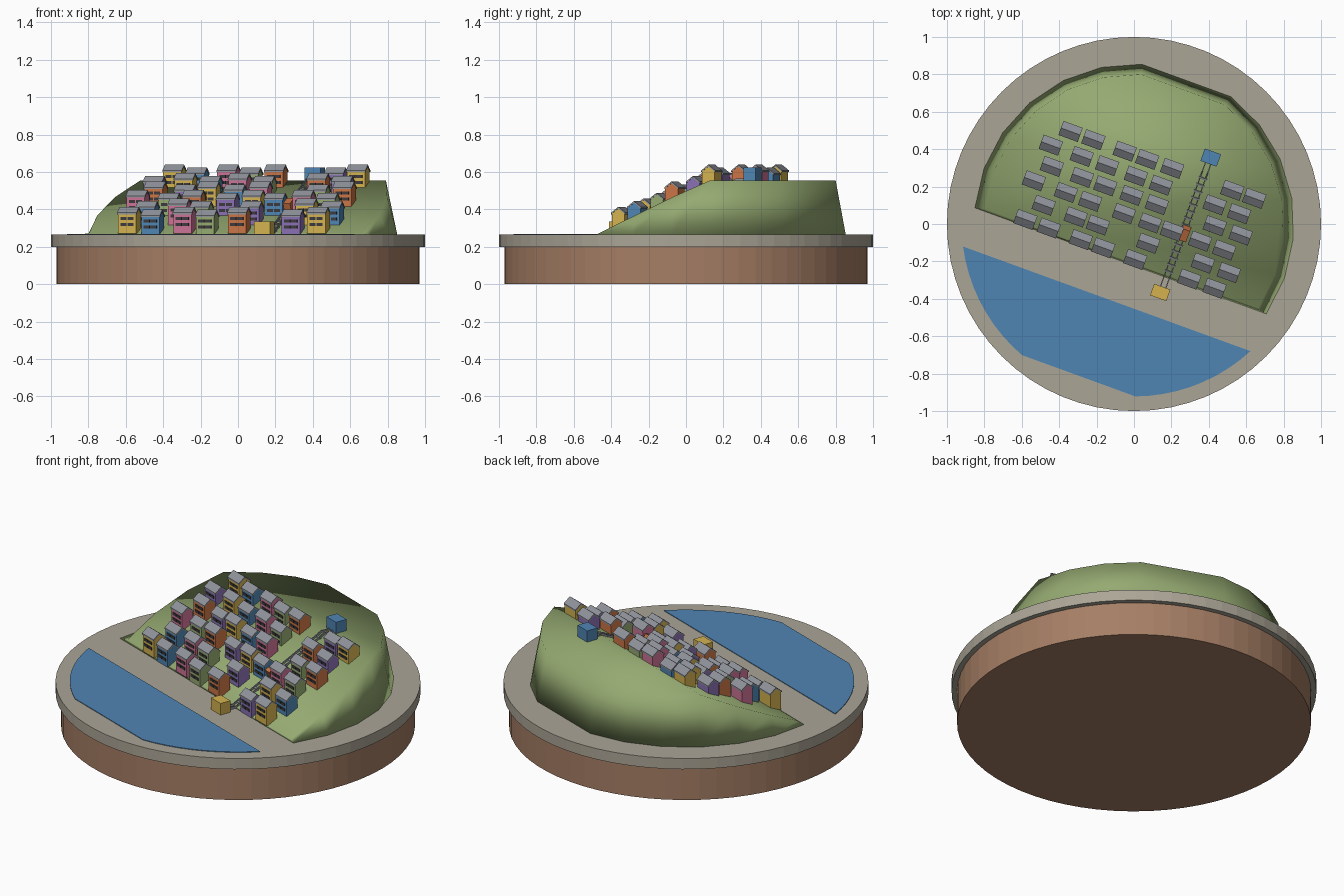
import bpy, bmesh, math
from mathutils import Matrix, Vector

cube = bpy.data.objects.get("Cube")
if cube:
    bpy.data.objects.remove(cube)

TURN = Matrix.Rotation(math.radians(-20), 4, 'Z')   # town axis
GROUND, PLATEAU = 0.265, 0.555


def material(name, *rgb):
    m = bpy.data.materials.new(name)
    m.use_nodes = True
    m.diffuse_color = (*rgb, 1)
    m.node_tree.nodes["Principled BSDF"].inputs["Base Color"].default_value = (*rgb, 1)
    return m


earth = material("earth brown", 0.38, 0.21, 0.13)
stone = material("pale stone", 0.41, 0.376, 0.305)
blue = material("blue", 0.08, 0.235, 0.45)
green = material("green", 0.3, 0.4, 0.165)
grey = material("roof grey", 0.28, 0.295, 0.325)
dark = material("window dark", 0.045, 0.042, 0.045)
yellow = material("yellow", 0.66, 0.45, 0.08)
pink = material("pink", 0.6, 0.17, 0.3)
orange = material("orange", 0.6, 0.18, 0.06)
purple = material("purple", 0.25, 0.165, 0.45)
WALLS = [yellow, blue, pink, green, orange, purple]


def finish(name, bm, mats, matrix=TURN, smooth=False):
    bmesh.ops.recalc_face_normals(bm, faces=bm.faces)
    mesh = bpy.data.meshes.new(name)
    bm.to_mesh(mesh)
    bm.free()
    for m in mats:
        mesh.materials.append(m)
    for p in mesh.polygons:
        p.use_smooth = smooth
    ob = bpy.data.objects.new(name, mesh)
    ob.matrix_world = matrix
    bpy.context.collection.objects.link(ob)
    return ob


def add_prism(bm, outline, offset, mat=0):
    """Extrude a closed outline of 3D points by an offset vector."""
    a = [bm.verts.new(p) for p in outline]
    b = [bm.verts.new(Vector(p) + Vector(offset)) for p in outline]
    n = len(a)
    faces = [bm.faces.new(a), bm.faces.new(b[::-1])]
    faces += [bm.faces.new((a[i], a[(i + 1) % n], b[(i + 1) % n], b[i])) for i in range(n)]
    for f in faces:
        f.material_index = mat


def add_box(bm, centre, size, mat=0, tilt=0):
    m = (Matrix.Translation(centre) @ Matrix.Rotation(tilt, 4, 'X')
         @ Matrix.Diagonal((*size, 1)))
    made = bmesh.ops.create_cube(bm, size=1, matrix=m)
    for v in made["verts"]:
        for f in v.link_faces:
            f.material_index = mat


def box(name, mat, centre, size, tilt=0):
    bm = bmesh.new()
    add_box(bm, centre, size, 0, tilt)
    return finish(name, bm, [mat])


def arc(radius, start, end, steps, z):
    angles = [math.radians(start + (end - start) * i / steps) for i in range(steps + 1)]
    return [(radius * math.cos(a), radius * math.sin(a), z) for a in angles]


def disc(name, mat, radius, z0, z1):
    bm = bmesh.new()
    add_prism(bm, arc(radius, 0, 360, 64, z0)[:-1], (0, 0, z1 - z0))
    return finish(name, bm, [mat], Matrix())


# Round plinth and paved ground
disc("plinth", earth, 0.97, 0, 0.2)
disc("ground_slab", stone, 1.0, 0.2, GROUND)

# Harbour water: a segment with one long flat side at its outer edge
bm = bmesh.new()
shore = arc(0.922, 207.5, 249.5, 9, GROUND) + arc(0.922, 290.5, 332.5, 9, GROUND)
add_prism(bm, shore, (0, 0, 0.004))
finish("harbour_water", bm, [blue])

# Hill: flared wall, ramp and plateau
bm = bmesh.new()
foot = arc(0.855, -14.2, 72.8, 6, GROUND) + arc(0.855, 107.2, 194.2, 6, GROUND)
rim = [(x * 0.937, y * 0.937) for x, y, z in foot]
V0, V1 = rim[0][1], rim[3][1]


def terrain(v):
    t = min(max((v - V0) / (V1 - V0), 0), 1)
    return 0.273 + (PLATEAU - 0.273) * t


low = [bm.verts.new(p) for p in foot]
top = [bm.verts.new((x, y, terrain(y))) for x, y in rim]
for i in range(len(low)):
    j = (i + 1) % len(low)
    bm.faces.new((low[i], low[j], top[j], top[i]))
bm.faces.new(top[:4] + top[-4:])
bm.faces.new(top[3:-3])
bm.faces.new(low[::-1])
finish("hill", bm, [green], smooth=True)


# Gabled houses with two rows of front windows
def house(name, u, v, ridge, wall):
    bm = bmesh.new()
    w, d = 0.052, 0.036
    eave, base = ridge - 0.036, ridge - 0.142
    add_prism(bm, [(u - w, v - d, base), (u - w, v + d, base), (u - w, v + d, eave),
                   (u - w, v, ridge - 0.008), (u - w, v - d, eave)], (2 * w, 0, 0))
    r, e = w + 0.003, d + 0.004
    add_prism(bm, [(u - r, v - e, eave - 0.004), (u - r, v, ridge - 0.009),
                   (u - r, v + e, eave - 0.004), (u - r, v + e, eave + 0.005),
                   (u - r, v, ridge), (u - r, v - e, eave + 0.005)], (2 * r, 0, 0), 1)
    for drop in (0.026, 0.058):
        for side in (-1, 1):
            add_box(bm, (u + side * 0.02, v - d - 0.001, eave - drop),
                    (0.034, 0.005, 0.016), 2)
    finish(name, bm, [wall, grey, dark])


ROWS = [
    (-0.554, -0.421, -0.239, -0.111, 0.071, 0.378, 0.522),
    (-0.488, -0.306, -0.18, None, 0.106, 0.417, 0.565),
    (-0.582, -0.4, -0.262, -0.07, 0.078, 0.203, 0.363, 0.5),
    (-0.518, -0.347, -0.214, -0.065, 0.079, 0.409, 0.556),
    (-0.562, -0.386, -0.242, -0.078, 0.064, 0.37, 0.509),
    (-0.488, -0.358, -0.18, -0.052, 0.09, 0.432, 0.557),
]
count = 0
for row, places in enumerate(ROWS):
    for u in places:
        if u is not None:
            ridge = 0.402 + 0.045 * row + (0.012 if count % 2 == 0 else -0.003)
            house(f"house_{count + 1}", u, -0.176 + 0.105 * row, ridge, WALLS[count % 6])
        count += 1

# Hillside railway: rails, sleepers, car and two stations
TRACK = 0.262
slope = math.atan2(PLATEAU - 0.273, V1 - V0)
length = (V1 - V0) / math.cos(slope)
middle = (V0 + V1) / 2
for side, label in ((-1, "right"), (1, "left")):
    u = TRACK + side * 0.015
    box(f"{label}_rail", grey, (u, middle, terrain(middle) + 0.006),
        (0.006, length, 0.012), slope)
    box(f"{label}_rail_bottom", grey, (u, -0.235, GROUND + 0.008), (0.006, 0.08, 0.014))
    box(f"{label}_rail_top", grey, (u, 0.42, PLATEAU + 0.004), (0.006, 0.06, 0.01))
bm = bmesh.new()
for i in range(15):
    v = V0 + 0.02 + 0.038 * i
    add_box(bm, (TRACK, v, terrain(v) + 0.002), (0.046, 0.01, 0.008), 0, slope)
finish("sleepers", bm, [grey])

box("railway_car", orange, (0.272, 0.045, terrain(0.045) + 0.035), (0.045, 0.07, 0.05), slope)
box("lower_station", yellow, (0.257, -0.296, 0.3), (0.092, 0.065, 0.07))
box("upper_station", blue, (0.264, 0.474, 0.588), (0.092, 0.07, 0.07))
